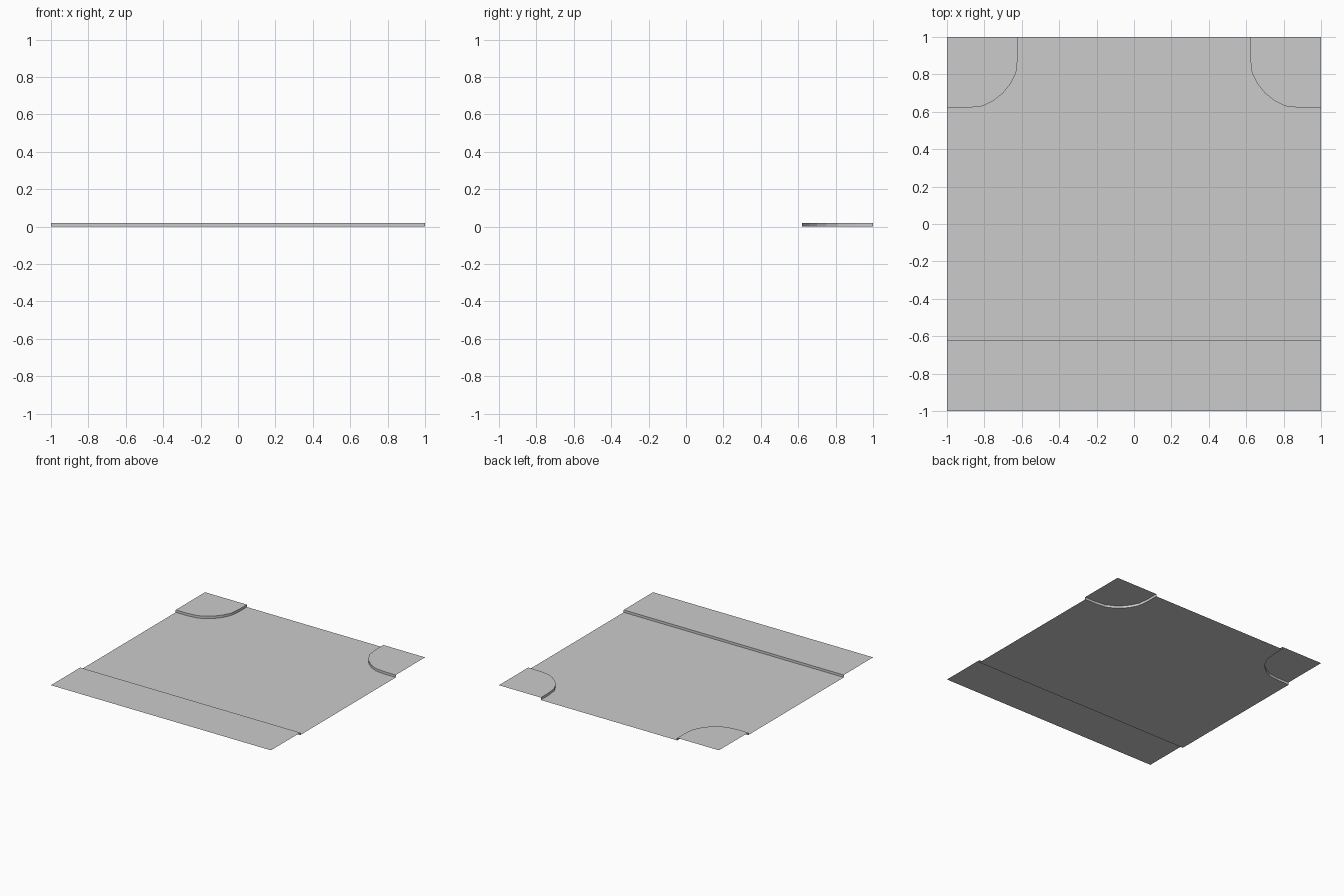
import bpy

if "Cube" in bpy.data.objects:
    bpy.data.objects.remove(bpy.data.objects["Cube"])

TOP = 0.02      # pavement height above the road
EDGE = 0.62     # kerb line
LINE = 0.97     # inner edge of the painted markings


def make(name, verts, faces):
    mesh = bpy.data.meshes.new(name)
    mesh.from_pydata(verts, [], faces)
    mesh.update()
    obj = bpy.data.objects.new(name, mesh)
    bpy.context.collection.objects.link(obj)
    return obj


def sheet(name, outline, z=0.0):
    """Flat polygon, counter-clockwise outline."""
    return make(name, [(x, y, z) for x, y in outline], [range(len(outline))])


def kerb(name, path):
    """Vertical step along a path, facing the left of its direction."""
    n = len(path)
    verts = [(x, y, z) for z in (0, TOP) for x, y in path]
    return make(name, verts, [(i + 1, i, n + i, n + i + 1) for i in range(n - 1)])


def rect(x0, y0, x1, y1):
    return [(x0, y0), (x1, y0), (x1, y1), (x0, y1)]


# Rounded kerb profile, as distances in from a tile corner
half = [(0.0, 0.38), (0.10, 0.38), (0.19, 0.37), (0.25, 0.34)]
profile = half + [(0.30, 0.30)] + [(b, a) for a, b in reversed(half)]
right = [(1 - a, 1 - b) for a, b in profile]
left = [(-x, y) for x, y in reversed(right)]

# Road surface, notched around the markings
road = [(-LINE, -EDGE), (1, -EDGE), (1, 0), (LINE, 0), (LINE, EDGE)]
road += right[1:] + [(0, 1), (0, 0.975), (-EDGE, 0.975)]
road += left[1:] + [(-1, 0), (-LINE, 0)]
sheet("road_surface", road)

# Stop lines at the three road openings
sheet("left_stop_line", rect(-1, -EDGE, -LINE, 0))
sheet("right_stop_line", rect(LINE, 0, 1, EDGE))
sheet("back_stop_line", rect(-EDGE, 0.975, 0, 1))

# Straight pavement along the front
sheet("front_pavement", rect(-1, -1, 1, -EDGE), TOP)
kerb("front_kerb", [(-1, -EDGE), (1, -EDGE)])

# Rounded pavement corners at the back
for name, path, corner in (("right", right, (1, 1)), ("left", left, (-1, 1))):
    sheet(name + "_corner_pavement", [corner] + path[::-1], TOP)
    kerb(name + "_corner_kerb", path)
